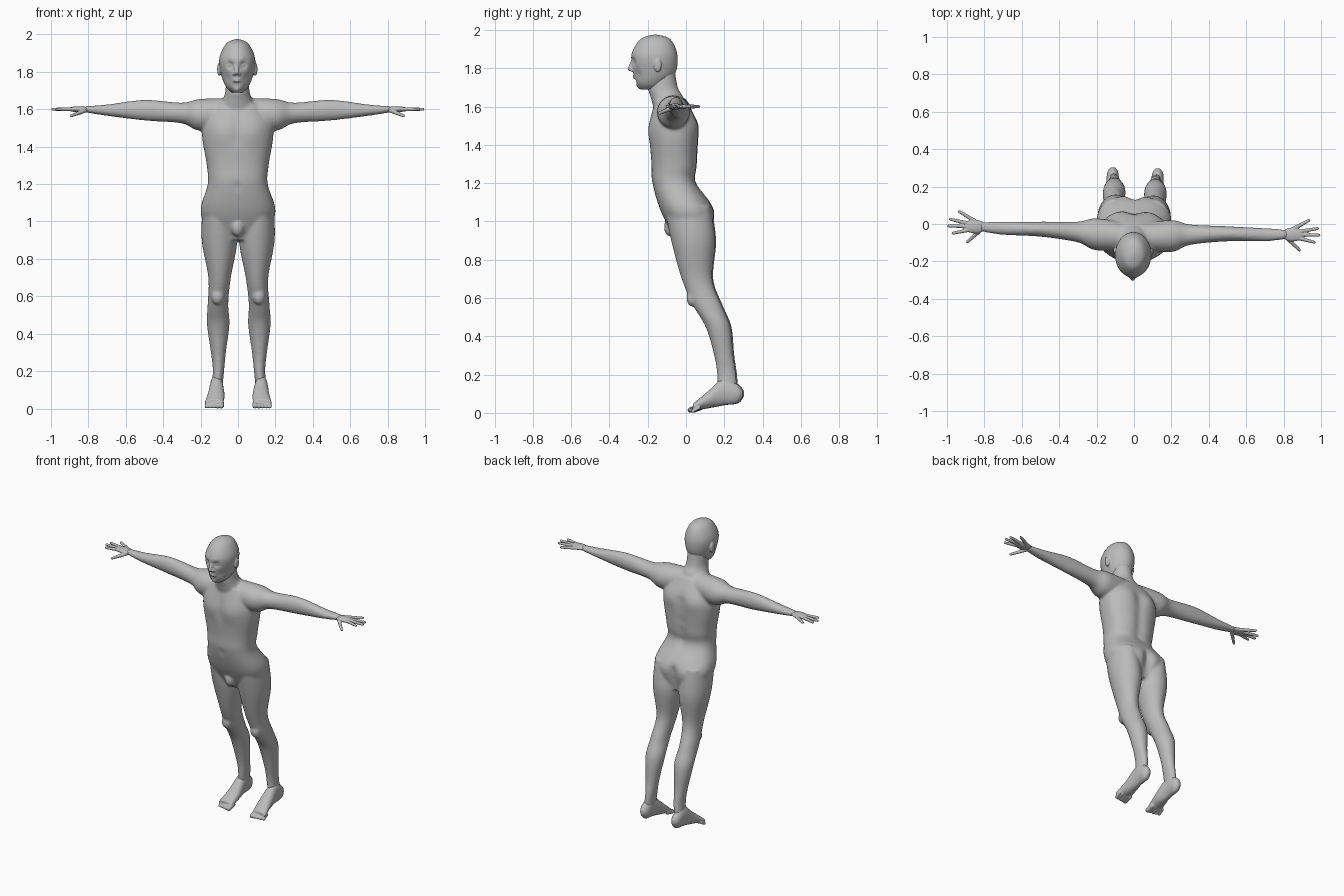
import bpy, bmesh, math
from mathutils import Vector, Matrix

cube = bpy.data.objects.get("Cube")
if cube:
    bpy.data.objects.remove(cube, do_unlink=True)

TURN = -.025  # the whole figure is turned slightly about z
SIDES = {"left": 1, "right": -1}
GREY = (.5, .5, .5, 1)

skin = bpy.data.materials.new("grey_skin")
skin.use_nodes = True
skin.diffuse_color = GREY
skin.node_tree.nodes["Principled BSDF"].inputs["Base Color"].default_value = GREY


def spline(rows, steps=6):
    """Smooth curve through rows of numbers."""
    curve = []
    last = len(rows) - 1
    for i in range(last):
        before, start, end, after = (Vector(rows[max(0, min(last, i + k))]) for k in range(-1, 3))
        for step in range(steps):
            t = step / steps
            out_slope, in_slope = (end - before) / 2, (after - start) / 2
            ease = t * t * (3 - 2 * t)
            curve.append(start.lerp(end, ease) + out_slope * t * (1 - t) ** 2
                         - in_slope * t * t * (1 - t))
    return curve + [Vector(rows[last])]


def loft(bm, axis, rows, side=1, power=2, sides=48):
    """Skin oval rings; a row is position, two centre coordinates, two radii."""
    rings = []
    for position, centre_a, centre_b, radius_a, radius_b in spline(rows):
        ring = []
        for k in range(sides):
            angle = math.tau * k / sides
            c, s = math.cos(angle), math.sin(angle)
            a = centre_a + radius_a * math.copysign(abs(c) ** (2 / power), c)
            b = centre_b + radius_b * math.copysign(abs(s) ** (2 / power), s)
            x, y, z = {"x": (position, a, b), "y": (a, position, b), "z": (a, b, position)}[axis]
            ring.append(bm.verts.new((x * side, y, z)))
        rings.append(ring)
    for lower, upper in zip(rings, rings[1:]):
        for k in range(sides):
            n = (k + 1) % sides
            bm.faces.new((lower[k], lower[n], upper[n], upper[k]))
    bm.faces.new(rings[0][::-1])
    bm.faces.new(rings[-1])


def column(bm, rows, power=2):
    """Upright loft on the centre line; a row is height, depth, half width, half depth."""
    loft(bm, "z", [(height, 0, *rest) for height, *rest in rows], power=power, sides=72)


def ball(bm, centre, size):
    matrix = Matrix.Translation(centre) @ Matrix.Diagonal((*size, 1))
    bmesh.ops.create_uvsphere(bm, u_segments=20, v_segments=14, radius=1, matrix=matrix)


def limb(bm, points, radii):
    """Rounded tapering segments through points."""
    points = [Vector(p) for p in points]
    for point, radius in zip(points, radii):
        ball(bm, point, (radius, radius, radius))
    for i in range(len(points) - 1):
        start, end = points[i], points[i + 1]
        turn = (end - start).to_track_quat("Z", "Y").to_matrix().to_4x4()
        bmesh.ops.create_cone(bm, cap_ends=True, segments=16, radius1=radii[i],
                              radius2=radii[i + 1], depth=(end - start).length,
                              matrix=Matrix.Translation((start + end) / 2) @ turn)


def push(bm, spot, reach, amount):
    """Soft dent or swelling along y, the same on both sides."""
    for vert in bm.verts:
        mirrored = Vector((abs(vert.co.x), vert.co.y, vert.co.z))
        distance = (mirrored - Vector(spot)).length
        vert.co.y += amount * math.exp(-(distance / reach) ** 2)


def finish(bm, name, voxel, passes):
    """Fuse the pieces into one smooth skin."""
    bmesh.ops.recalc_face_normals(bm, faces=bm.faces)
    mesh = bpy.data.meshes.new(name)
    bm.to_mesh(mesh)
    bm.free()
    mesh.materials.append(skin)
    part = bpy.data.objects.new(name, mesh)
    bpy.context.collection.objects.link(part)
    part.rotation_euler.z = TURN
    fuse = part.modifiers.new("fuse", "REMESH")
    fuse.mode = "VOXEL"
    fuse.voxel_size = voxel
    fuse.use_smooth_shade = True
    relax = part.modifiers.new("relax", "SMOOTH")
    relax.factor = .5
    relax.iterations = passes


# Torso
bm = bmesh.new()
column(bm, [(1.63, -.08, .12, .08), (1.5, -.065, .19, .125), (1.3, -.06, .165, .12),
            (1.2, -.06, .16, .115), (1.05, .01, .2, .14), (.9, .03, .14, .08)], power=2.4)
push(bm, (.08, -.19, 1.47), reach=.06, amount=-.01)      # chest
push(bm, (.09, .06, 1.5), reach=.06, amount=.01)         # shoulder blades
push(bm, (0, -.17, 1.19), reach=.01, amount=.02)         # navel
for step in range(5):
    rise = step / 15
    push(bm, (0, .06, 1.22 + rise), reach=.035, amount=-.013)      # spine
    push(bm, (0, .15, .92 + rise / 2), reach=.03, amount=-.02)     # seat cleft
    push(bm, (0, -.19, 1.42 + rise / 2), reach=.02, amount=.005)   # breastbone
ball(bm, (0, -.08, .97), (.035, .035, .05))

# Neck
column(bm, [(1.8, -.12, .06, .06), (1.7, -.12, .064, .077), (1.65, -.1, .08, .085),
            (1.56, -.07, .12, .09)])

# Arms with shoulders, legs and kneecaps
arm = [(0, -.07, 1.58, .07, .08), (.2, -.06, 1.57, .085, .085), (.3, -.05, 1.58, .055, .055),
       (.5, -.04, 1.595, .04, .055), (.7, -.04, 1.595, .035, .03), (.82, -.035, 1.6, .025, .016)]
leg = [(1.08, .11, .01, .08, .12), (.9, .1, .04, .095, .115), (.7, .1, .06, .06, .08),
       (.56, .11, .115, .055, .075), (.45, .11, .17, .06, .065), (.3, .11, .2, .04, .05),
       (.2, .11, .215, .03, .05), (.1, .12, .22, .03, .05)]
for side in SIDES.values():
    loft(bm, "x", arm, side)
    loft(bm, "z", leg, side)
    ball(bm, (side * .11, .035, .6), (.035, .03, .045))
finish(bm, "body", voxel=.008, passes=6)

# Head
bm = bmesh.new()
column(bm, [(1.975, -.16, .01, .015), (1.95, -.16, .06, .08), (1.87, -.165, .096, .12),
            (1.78, -.165, .084, .112), (1.72, -.18, .06, .08), (1.69, -.185, .03, .05)])
push(bm, (.033, -.275, 1.837), reach=.02, amount=.017)   # eye sockets
push(bm, (.03, -.28, 1.862), reach=.016, amount=-.006)   # brows
push(bm, (.05, -.25, 1.765), reach=.025, amount=.008)    # cheeks
push(bm, (0, -.265, 1.733), reach=.018, amount=.006)     # below the lip
push(bm, (0, -.24, 1.7), reach=.02, amount=-.01)         # chin
limb(bm, [(0, -.274, 1.845), (0, -.292, 1.797)], [.01, .012])   # nose
for side in SIDES.values():
    ball(bm, (side * .013, -.28, 1.79), (.01, .012, .009))     # nostril
    ball(bm, (side * .033, -.257, 1.837), (.015, .013, .011))  # eye
    ball(bm, (side * .096, -.145, 1.815), (.012, .02, .036))   # ear
for height in (1.75, 1.76):
    ball(bm, (0, -.265, height), (.022, .014, .005))           # lips
finish(bm, "head", voxel=.0045, passes=3)

# Hands and feet
digits = [(30, .155), (11, .185), (0, .19), (-13, .17), (-43, .12)]  # spread angle, reach
foot = [(.3, .12, .1, .012, .015), (.27, .12, .1, .03, .05), (.2, .12, .11, .035, .07),
        (.12, .12, .07, .045, .045), (.04, .13, .03, .05, .018)]
for label, side in SIDES.items():
    bm = bmesh.new()
    wrist = Vector((side * .8, -.035, 1.6))
    ball(bm, wrist + Vector((side * .05, 0, 0)), (.06, .037, .016))
    for angle, reach in digits:
        spread = math.radians(angle)
        drop = -.035 if angle < -30 else 0  # the thumb hangs lower
        tip = reach * Vector((side * math.cos(spread), math.sin(spread), 0))
        tip.z = drop
        limb(bm, [wrist, wrist + tip / 2, wrist + tip], [.012, .011, .008])
    finish(bm, label + "_hand", voxel=.0035, passes=2)

    bm = bmesh.new()
    loft(bm, "y", foot, side)
    for toe in range(5):
        x, radius = side * (.09 + toe / 50), .015 - toe / 700
        limb(bm, [(x, .07, .026), (x, .025 + toe / 300, radius)], [radius, radius])
    finish(bm, label + "_foot", voxel=.0045, passes=2)
